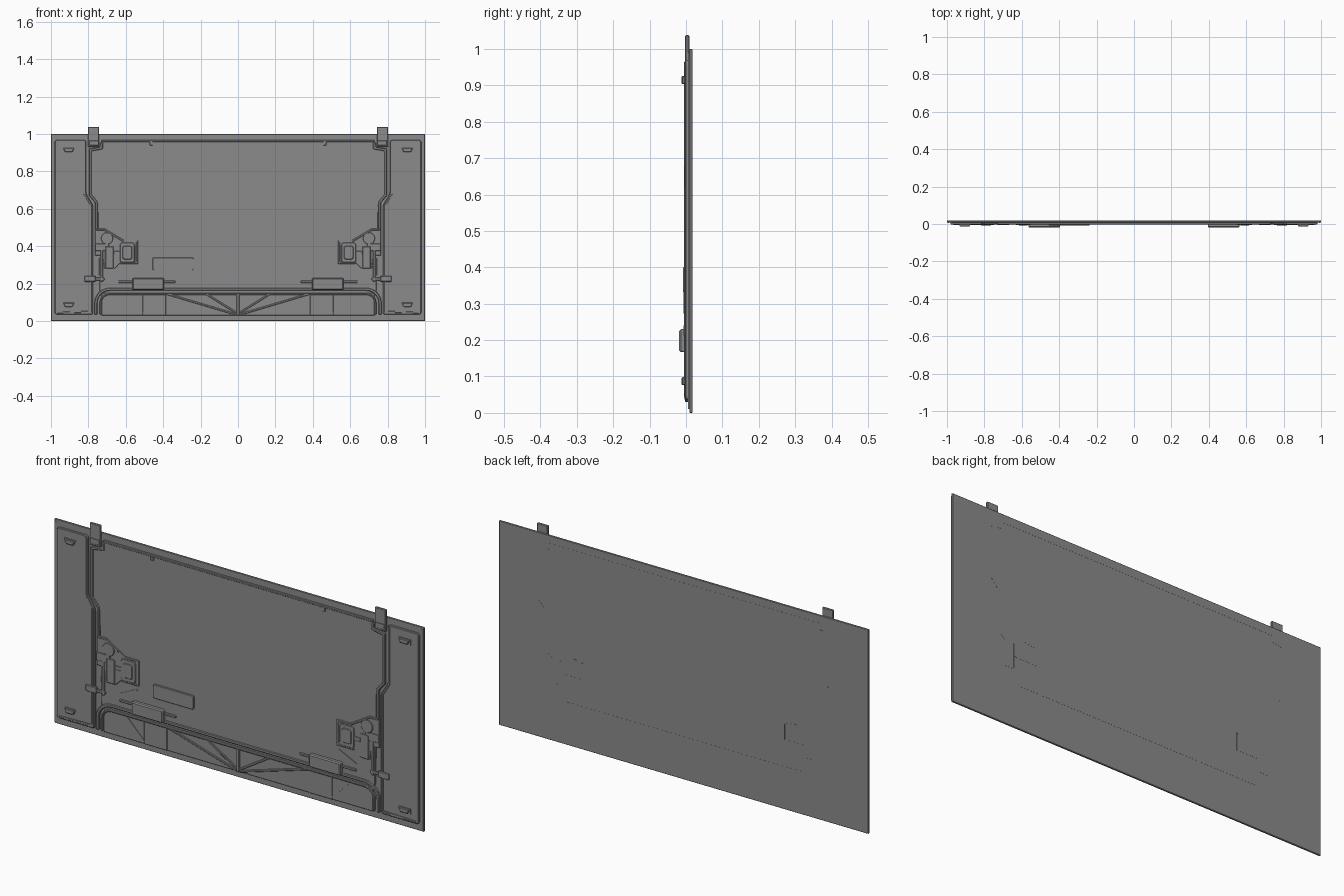
import bpy, bmesh, math
from mathutils import Vector

cube = bpy.data.objects.get("Cube")
if cube:
    bpy.data.objects.remove(cube, do_unlink=True)

grey = bpy.data.materials.new("panel grey")
grey.use_nodes = True
tone = (0.26, 0.26, 0.26, 1)
grey.diffuse_color = tone
grey.node_tree.nodes["Principled BSDF"].inputs["Base Color"].default_value = tone


def plate(name, pts, front, back, corner=0, chamfer=0):
    """Extrude an (x, z) outline from front y to back y."""
    bm = bmesh.new()
    face = bm.faces.new([bm.verts.new((x, front, z)) for x, z in pts])
    if corner:
        bmesh.ops.bevel(bm, geom=bm.verts[:], offset=corner, segments=3,
                        profile=0.5, affect='VERTICES')
    grown = bmesh.ops.extrude_face_region(bm, geom=bm.faces[:])
    moved = [v for v in grown["geom"] if isinstance(v, bmesh.types.BMVert)]
    bmesh.ops.translate(bm, verts=moved, vec=(0, back - front, 0))
    bmesh.ops.recalc_face_normals(bm, faces=bm.faces[:])
    mesh = bpy.data.meshes.new(name)
    bm.to_mesh(mesh)
    bm.free()
    obj = bpy.data.objects.new(name, mesh)
    bpy.context.collection.objects.link(obj)
    mesh.materials.append(grey)
    if chamfer:
        mod = obj.modifiers.new("chamfer", 'BEVEL')
        mod.width = chamfer
        mod.segments = 1
        mod.limit_method = 'ANGLE'
        mod.angle_limit = math.radians(50)
    return obj


def box(x0, x1, z0, z1):
    return [(x0, z0), (x1, z0), (x1, z1), (x0, z1)]


def strip(path, width):
    """Outline of a ribbon with mitred joints along an (x, z) path."""
    p = [Vector(q) for q in path]
    left, right = [], []
    for i, q in enumerate(p):
        d0 = (q - p[i - 1]).normalized() if i else (p[1] - q).normalized()
        d1 = (p[i + 1] - q).normalized() if i < len(p) - 1 else d0
        n0, n1 = Vector((-d0.y, d0.x)), Vector((-d1.y, d1.x))
        miter = (n0 + n1).normalized()
        miter *= width / 2 / max(0.4, miter.dot(n0))
        left.append(tuple(q + miter))
        right.append(tuple(q - miter))
    return left + right[::-1]


def pair(name, pts, *args, **kw):
    """Same plate on both sides of the panel."""
    plate("right_" + name, pts, *args, **kw)
    plate("left_" + name, [(-x, z) for x, z in pts], *args, **kw)


def arc(cx, cz, r, a0, a1, n):
    return [(cx + r * math.cos(math.radians(a0 + (a1 - a0) * i / n)),
             cz + r * math.sin(math.radians(a0 + (a1 - a0) * i / n)))
            for i in range(n + 1)]


# Back sheet, main field and lower field
plate("back_sheet", box(-1, 1, 0, 1), 0.009, 0.018, chamfer=0.002)
half = [(-0.74, 0.16), (-0.75, 0.62), (-0.785, 0.67), (-0.785, 0.92), (-0.73, 0.92), (-0.73, 0.96)]
plate("main_panel", half + [(-x, z) for x, z in half[::-1]], 0.001, 0.01, chamfer=0.002)
plate("lower_panel", box(-0.73, 0.73, 0.03, 0.15), 0.003, 0.01, chamfer=0.002)

# Raised side panels with a stepped inner edge
side = [(-0.98, 0.035), (-0.775, 0.035), (-0.775, 0.62), (-0.812, 0.68), (-0.812, 0.968), (-0.98, 0.968)]
pair("side_panel", side, -0.003, 0.01, corner=0.012, chamfer=0.003)
pair("side_panel_rim", strip([(-0.822, 0.96), (-0.822, 0.68), (-0.785, 0.62), (-0.785, 0.05),
                              (-0.965, 0.045)], 0.008), -0.005, 0, chamfer=0.001)
pair("outer_edge_strip", box(-0.998, -0.988, 0.01, 0.99), 0.006, 0.01)

# Inner rails beside the main field
pair("inner_rail", strip([(-0.73, 0.955), (-0.73, 0.925), (-0.79, 0.915), (-0.79, 0.675),
                          (-0.757, 0.635), (-0.757, 0.49)], 0.014), -0.004, 0.01, chamfer=0.003)

# Top seam with two small notched tabs
plate("top_rail", box(-0.73, 0.73, 0.958, 0.968), -0.002, 0.01, chamfer=0.002)
pair("top_tab", box(-0.472, -0.456, 0.94, 0.962), -0.003, 0.01, chamfer=0.002)

# Hooks over the top edge
pair("top_hook", box(-0.802, -0.742, 0.93, 1.038), -0.003, 0.009, chamfer=0.003)
pair("hook_cap", box(-0.796, -0.748, 0.94, 0.965), -0.005, 0, chamfer=0.001)

# Small clips on the side panels
for level, z in (("upper", 0.915), ("lower", 0.087)):
    clip = [(-0.925, z - 0.011), (-0.885, z - 0.011), (-0.875, z + 0.011), (-0.935, z + 0.011)]
    pair(level + "_clip", clip, -0.013, 0, chamfer=0.003)
    pair(level + "_clip_seat", box(-0.938, -0.872, z - 0.014, z + 0.014), -0.0045, 0)

# Bottom rail that bends down at both ends
for label, r, w in (("outer", 0.075, 0.015), ("inner", 0.05, 0.01)):
    cx, cz = -0.685, 0.095
    bend = [(cx - r, 0.035)] + arc(cx, cz, r, 180, 90, 6)
    run = bend + [(-x, z) for x, z in bend[::-1]]
    plate(label + "_bottom_rail", strip(run, w), -0.004, 0.01, chamfer=0.003)

# Bracing under the bottom rail
pair("long_brace", strip([(-0.38, 0.145), (-0.01, 0.035)], 0.01), -0.002, 0.01, chamfer=0.002)
pair("short_brace", strip([(-0.17, 0.145), (-0.01, 0.045)], 0.01), -0.002, 0.01, chamfer=0.002)
pair("outer_brace", strip([(-0.61, 0.145), (-0.5, 0.035)], 0.004), 0.001, 0.01)
pair("brace_pad", box(-0.51, -0.385, 0.03, 0.15), 0.001, 0.01, chamfer=0.002)
plate("centre_post", box(-0.008, 0.008, 0.03, 0.15), -0.003, 0.01, chamfer=0.002)

# Protruding bottom latches and their bars
pair("latch", box(-0.565, -0.395, 0.167, 0.23), -0.019, 0.005, corner=0.006, chamfer=0.005)
pair("latch_bar", box(-0.64, -0.335, 0.204, 0.216), -0.004, 0.005, chamfer=0.002)

# Lock mechanisms
pair("lock_bed", [(-0.765, 0.495), (-0.715, 0.495), (-0.61, 0.43), (-0.54, 0.43),
                  (-0.54, 0.31), (-0.63, 0.31), (-0.66, 0.28), (-0.715, 0.28),
                  (-0.725, 0.35), (-0.765, 0.35)], -0.001, 0.01, chamfer=0.002)
pair("lock_bed_rim", strip([(-0.757, 0.49), (-0.715, 0.49), (-0.61, 0.427), (-0.54, 0.427),
                            (-0.54, 0.31), (-0.63, 0.31)], 0.01), -0.004, 0.005, chamfer=0.002)
pair("lock_disc", arc(-0.7, 0.442, 0.032, 0, 345, 23), -0.005, 0.005, chamfer=0.002)
pair("lock_lever", box(-0.71, -0.665, 0.28, 0.4), -0.005, 0.005, chamfer=0.003)
pair("lock_arm", box(-0.765, -0.69, 0.375, 0.415), -0.004, 0.005, chamfer=0.002)
pair("lock_frame", box(-0.632, -0.552, 0.312, 0.42), -0.005, 0.005, corner=0.015, chamfer=0.003)
pair("lock_button", box(-0.617, -0.567, 0.33, 0.402), -0.008, 0, corner=0.01, chamfer=0.003)
pair("lock_link", box(-0.665, -0.625, 0.355, 0.375), -0.004, 0.005, chamfer=0.002)
pair("lock_rod", box(-0.735, -0.722, 0.21, 0.39), -0.004, 0.01, chamfer=0.002)
pair("lock_tie", strip([(-0.64, 0.24), (-0.545, 0.285)], 0.008), -0.002, 0.005)
pair("side_catch", box(-0.822, -0.762, 0.21, 0.242), -0.007, 0.005, chamfer=0.003)
pair("catch_pin", box(-0.765, -0.715, 0.218, 0.232), -0.004, 0.005, chamfer=0.002)

# Single label plate to the right of centre
plate("label_plate", box(-0.457, -0.237, 0.272, 0.34), -0.007, 0.005, corner=0.008, chamfer=0.002)

# Fine raised seams on the back
pair("back_seam", strip([(-0.73, 0.93), (-0.79, 0.92), (-0.79, 0.675), (-0.757, 0.635), (-0.757, 0.49)],
                        0.004), 0.017, 0.0185)
pair("back_lever_seam", strip([(-0.735, 0.42), (-0.71, 0.4), (-0.71, 0.28), (-0.665, 0.28),
                               (-0.665, 0.4)], 0.006), 0.017, 0.0185)
pair("back_lock_seam", strip([(-0.66, 0.34), (-0.545, 0.34), (-0.545, 0.42), (-0.61, 0.43)], 0.005),
     0.017, 0.0185)
plate("back_top_seam", box(-0.73, 0.73, 0.958, 0.962), 0.017, 0.0185)
plate("back_bottom_seam", box(-0.64, 0.64, 0.206, 0.21), 0.017, 0.0185)
